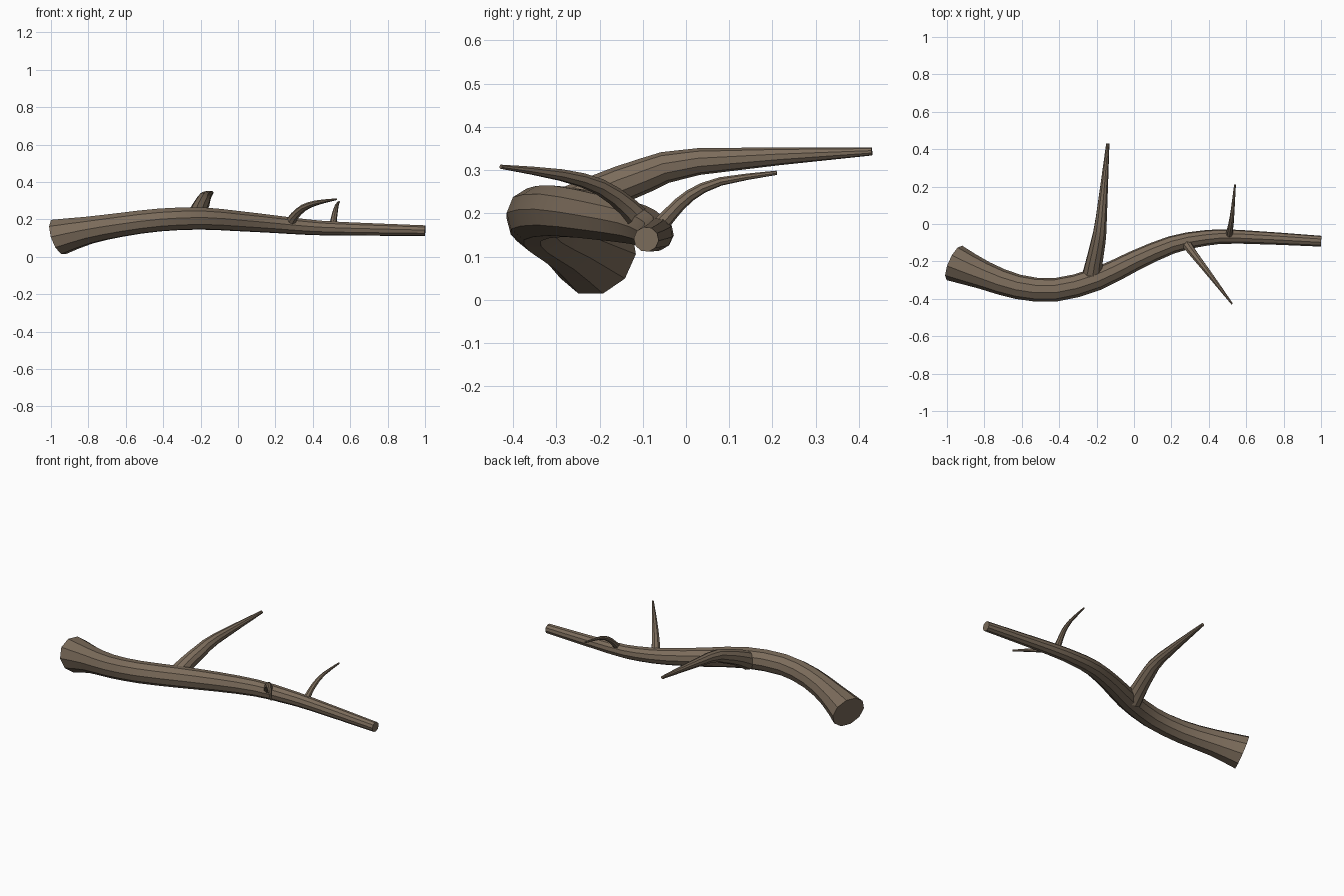
import bpy, bmesh, math
from mathutils import Vector

if "Cube" in bpy.data.objects:
    bpy.data.objects.remove(bpy.data.objects["Cube"])

bark = bpy.data.materials.new("bark")
bark.diffuse_color = (0.20, 0.15, 0.105, 1)
bark.use_nodes = True
bark.node_tree.nodes["Principled BSDF"].inputs["Base Color"].default_value = bark.diffuse_color


def catmull(pts, steps):
    """Smooth a list of (x, y, z, radius) control points."""
    p = [Vector(q) for q in pts]
    p = [2 * p[0] - p[1]] + p + [2 * p[-1] - p[-2]]
    out = []
    for i in range(1, len(p) - 2):
        a, b, c, d = p[i - 1:i + 3]
        for k in range(steps):
            t = k / steps
            out.append(0.5 * (2 * b + (c - a) * t + (2 * a - 5 * b + 4 * c - d) * t * t
                              + (3 * b - a - 3 * c + d) * t ** 3))
    return out + [p[-2]]


def limb(name, pts, sides, steps=2, start=None):
    """Tapered tube with capped ends; start sets the tilt of the first ring."""
    path = catmull(pts, steps)
    pos = [q.to_3d() for q in path]
    bm = bmesh.new()
    rings, u = [], Vector((0.1, 0.3, 1))
    for i, c in enumerate(pos):
        t = (pos[min(i + 1, len(pos) - 1)] - pos[max(i - 1, 0)]).normalized()
        if i == 0 and start:
            t = Vector(start).normalized()
        u = (u - t * u.dot(t)).normalized()
        v = t.cross(u)
        ring = []
        for k in range(sides):
            a = 2 * math.pi * k / sides
            ring.append(bm.verts.new(c + (u * math.cos(a) + v * math.sin(a)) * path[i][3]))
        rings.append(ring)
    for r, s in zip(rings, rings[1:]):
        for k in range(sides):
            n = (k + 1) % sides
            bm.faces.new((r[k], r[n], s[n], s[k]))
    bm.faces.new(rings[0][::-1])
    bm.faces.new(rings[-1])
    bmesh.ops.recalc_face_normals(bm, faces=bm.faces)
    me = bpy.data.meshes.new(name)
    bm.to_mesh(me)
    bm.free()
    me.materials.append(bark)
    ob = bpy.data.objects.new(name, me)
    bpy.context.collection.objects.link(ob)
    bpy.context.view_layer.objects.active = ob
    ob.select_set(True)
    bpy.ops.object.shade_smooth_by_angle(angle=math.radians(30))
    ob.select_set(False)


# main bough: flared broken base, S-bend, tapering to the tip
limb("main_branch", [
    (-0.96, -0.208, 0.106, 0.101), (-0.80, -0.275, 0.142, 0.076), (-0.62, -0.336, 0.172, 0.066),
    (-0.42, -0.352, 0.197, 0.063), (-0.20, -0.295, 0.205, 0.061), (0.0, -0.198, 0.191, 0.055),
    (0.20, -0.112, 0.174, 0.048), (0.38, -0.075, 0.158, 0.042), (0.56, -0.068, 0.150, 0.037),
    (1.0, -0.092, 0.140, 0.029)], 10, start=(0.87, -0.39, 0.31))

# long upper twig
limb("large_twig", [
    (-0.225, -0.285, 0.20, 0.056), (-0.212, -0.20, 0.245, 0.046), (-0.19, -0.09, 0.290, 0.040),
    (-0.175, 0.03, 0.320, 0.031), (-0.14, 0.43, 0.343, 0.009)], 10)

# front twig
limb("front_twig", [
    (0.27, -0.09, 0.165, 0.030), (0.30, -0.135, 0.215, 0.024), (0.35, -0.20, 0.262, 0.019),
    (0.42, -0.29, 0.289, 0.014), (0.525, -0.428, 0.308, 0.005)], 8)

# small rear twig
limb("rear_twig", [
    (0.508, -0.07, 0.16, 0.021), (0.512, -0.035, 0.20, 0.017), (0.520, 0.01, 0.242, 0.014),
    (0.528, 0.08, 0.274, 0.010), (0.540, 0.21, 0.294, 0.005)], 8)
